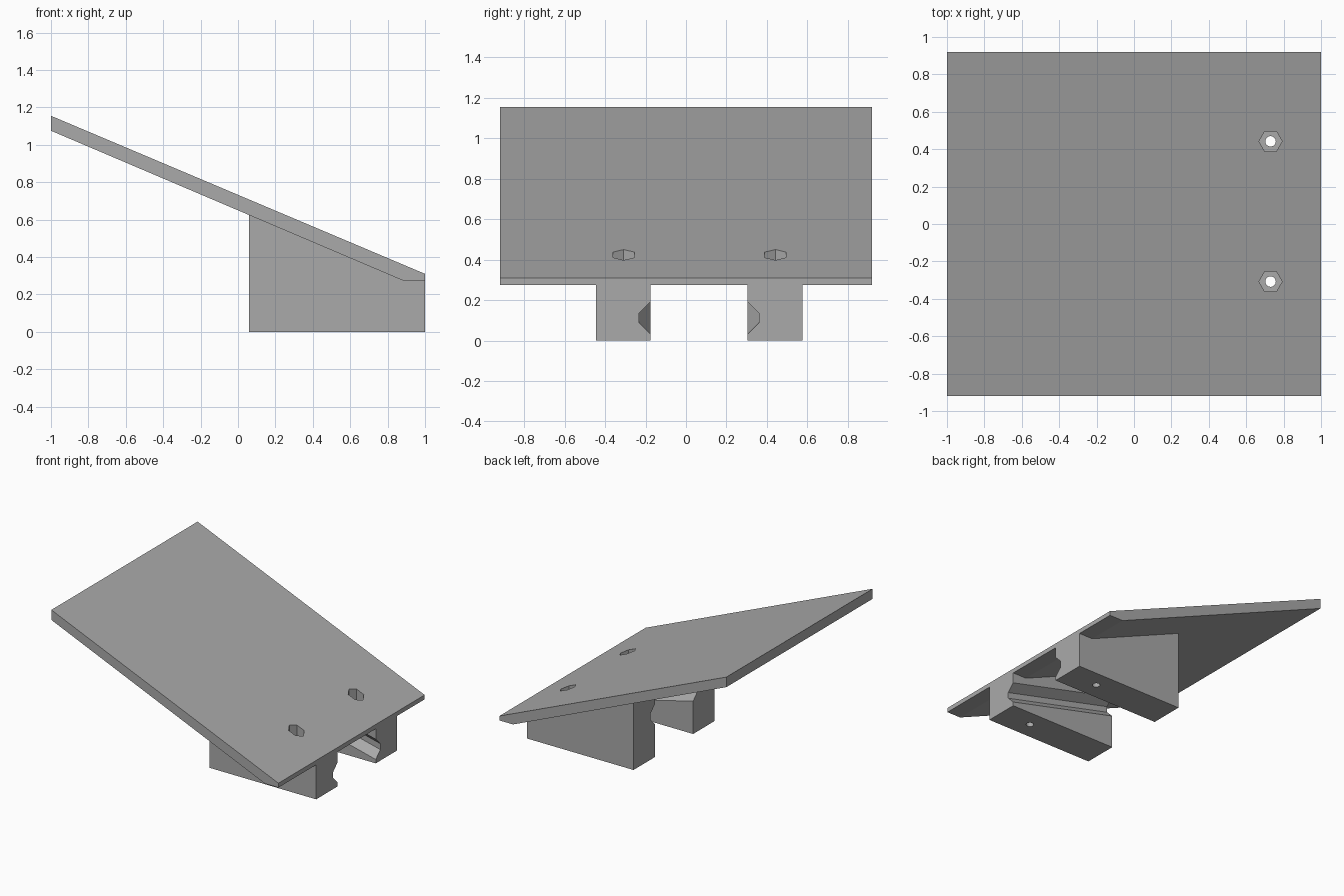
import bpy
import bmesh
from mathutils import Vector

old = bpy.data.objects.get("Cube")
if old:
    bpy.data.objects.remove(old, do_unlink=True)

grey = bpy.data.materials.new("plain_grey")
grey.use_nodes = True
grey.diffuse_color = (0.4, 0.4, 0.4, 1)
grey.node_tree.nodes["Principled BSDF"].inputs["Base Color"].default_value = (0.4, 0.4, 0.4, 1)


def prism(name, outline, direction):
    """Extrude a closed outline along a direction."""
    bm = bmesh.new()
    face = bm.faces.new([bm.verts.new(p) for p in outline])
    ext = bmesh.ops.extrude_face_region(bm, geom=[face])
    moved = [g for g in ext["geom"] if isinstance(g, bmesh.types.BMVert)]
    bmesh.ops.translate(bm, verts=moved, vec=Vector(direction))
    bmesh.ops.recalc_face_normals(bm, faces=bm.faces)
    return finish(name, bm)


def post(name, sides, radius, x, y, bottom, top):
    """Upright cutter with a corner pointing along x."""
    bpy.ops.mesh.primitive_cylinder_add(vertices=sides, radius=radius, depth=top - bottom,
                                        location=(x, y, (top + bottom) / 2),
                                        rotation=(0, 0, 1.5708))
    ob = bpy.context.object
    ob.name = name
    ob.hide_render = True
    return ob


def finish(name, bm):
    mesh = bpy.data.meshes.new(name)
    bm.to_mesh(mesh)
    bm.free()
    mesh.materials.append(grey)
    ob = bpy.data.objects.new(name, mesh)
    bpy.context.collection.objects.link(ob)
    return ob


def cut(ob, cutters):
    bpy.context.view_layer.objects.active = ob
    for c in cutters:
        mod = ob.modifiers.new("cut", "BOOLEAN")
        mod.operation = "DIFFERENCE"
        mod.solver = "EXACT"
        mod.object = c
        bpy.ops.object.modifier_apply(modifier=mod.name)


MID = 0.065       # centre line between the legs
INNER, OUTER = 0.24, 0.51
BOLT_X = 0.73

# Sloping top plate with a flattened lower lip
plate_side = [(-1, 1.155), (1, 0.31), (1, 0.275), (0.88, 0.275), (-1, 1.075)]
plate = prism("sloping_plate", [(x, -0.92, z) for x, z in plate_side], (0, 1.84, 0))

# Two wedge legs below the plate
leg_side = [(0.06, 0), (1, 0), (1, 0.275), (0.88, 0.275), (0.06, 0.624)]
legs = []
for name, y in (("front_leg", MID - OUTER), ("back_leg", MID + INNER)):
    legs.append(prism(name, [(x, y, z) for x, z in leg_side], (0, OUTER - INNER, 0)))

# Rising bevelled channel between the legs
half = [(0.2, -0.009), (0.297, 0.088), (0.297, 0.135), (0.2, 0.232)]
ring = half + [(-y, z) for y, z in reversed(half)]
RISE = 0.245
channel = prism("channel_cutter", [(1.1, MID + y, z - 0.1 * RISE) for y, z in ring],
                (-1.2, 0, 1.2 * RISE))
channel.hide_render = True

# Hexagonal nut pockets and round bolt holes
bolts = []
for y in (MID - 0.373, MID + 0.377):
    bolts.append([post("nut_cutter", 6, 0.062, BOLT_X, y, 0.2, 1),
                  post("bolt_cutter", 24, 0.028, BOLT_X, y, -0.1, 1)])

for leg, pair in zip(legs, bolts):
    cut(leg, [channel] + pair)
    cut(plate, pair)

# Discard the used cutters
for c in [channel] + bolts[0] + bolts[1]:
    bpy.data.objects.remove(c, do_unlink=True)
